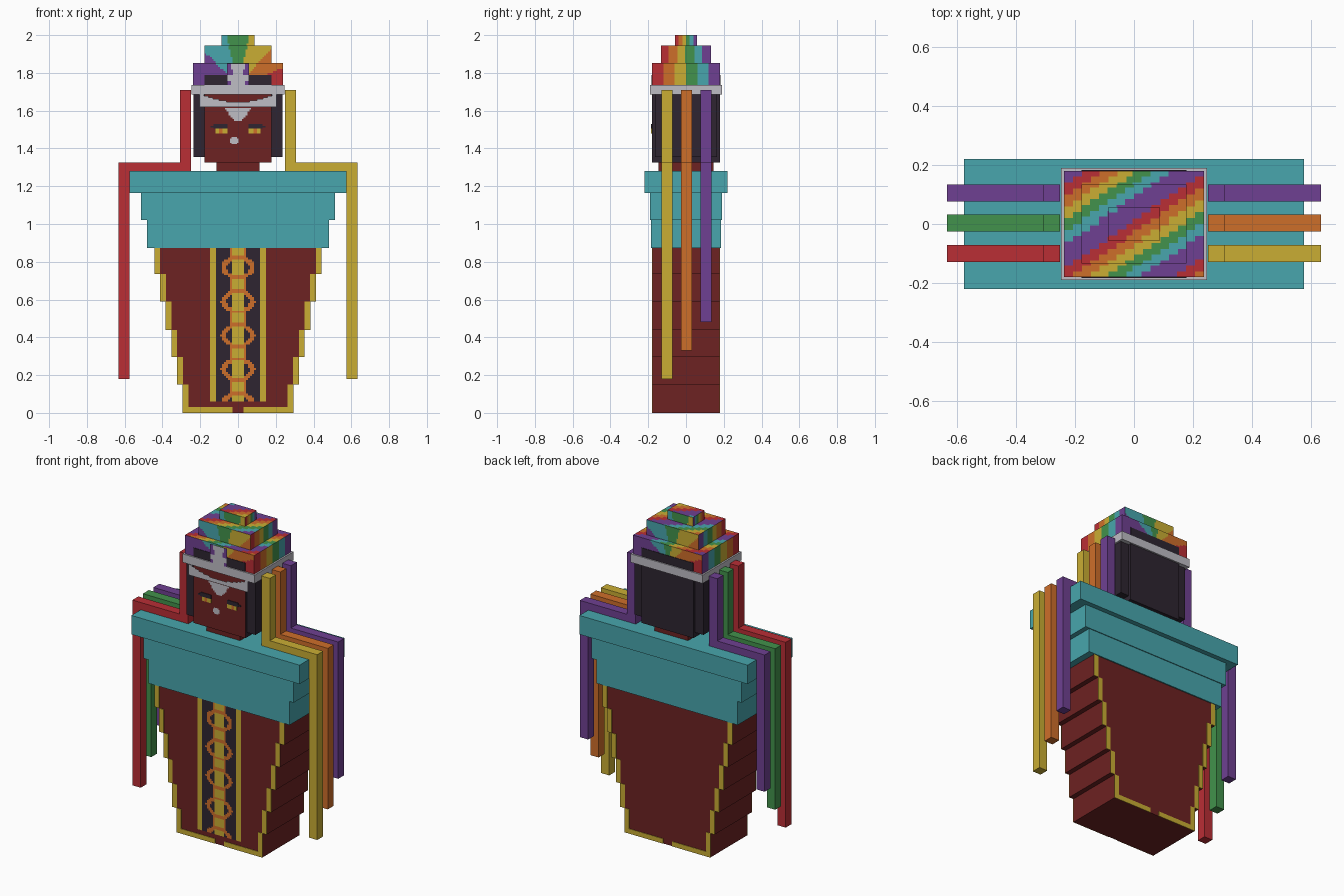
import bpy, bmesh, math

if "Cube" in bpy.data.objects:
    bpy.data.objects.remove(bpy.data.objects["Cube"])

# Flat colours (sRGB bytes converted to linear)
PALETTE = {
    "maroon": (109, 34, 34), "red": (186, 46, 53), "orange": (206, 110, 42),
    "yellow": (202, 174, 52), "green": (66, 146, 76), "teal": (72, 166, 173),
    "purple": (111, 64, 146), "silver": (191, 189, 197), "dark_hair": (46, 37, 49),
}
NAMES = list(PALETTE)
MATS = {}
for n, rgb in PALETTE.items():
    m = bpy.data.materials.new(n)
    m.diffuse_color = [((c / 255 + 0.055) / 1.055) ** 2.4 for c in rgb] + [1]
    m.use_nodes = True
    m.node_tree.nodes["Principled BSDF"].inputs["Base Color"].default_value = m.diffuse_color
    MATS[n] = m


def finish(name, bm):
    """Make an object holding only the materials it uses."""
    used = sorted({f.material_index for f in bm.faces})
    for f in bm.faces:
        f.material_index = used.index(f.material_index)
    me = bpy.data.meshes.new(name)
    bm.to_mesh(me)
    bm.free()
    for i in used:
        me.materials.append(MATS[NAMES[i]])
    ob = bpy.data.objects.new(name, me)
    bpy.context.collection.objects.link(ob)
    return ob


def side(bm, lo, hi, axis, sign, cell, rule):
    """One box side as a grid of cells; rule(point, axis, sign) gives a colour or None."""
    a, b = [(1, 2), (2, 0), (0, 1)][axis]
    na = max(1, round((hi[a] - lo[a]) / cell)) if cell else 1
    nb = max(1, round((hi[b] - lo[b]) / cell)) if cell else 1

    def pt(i, j):
        p = [0, 0, 0]
        p[axis] = hi[axis] if sign > 0 else lo[axis]
        p[a] = lo[a] + (hi[a] - lo[a]) * i / na
        p[b] = lo[b] + (hi[b] - lo[b]) * j / nb
        return p
    verts = {}
    for i in range(na):
        for j in range(nb):
            col = rule(pt(i + .5, j + .5), axis, sign)
            if col is None:
                continue
            keys = [(i, j), (i + 1, j), (i + 1, j + 1), (i, j + 1)]
            for k in keys:
                if k not in verts:
                    verts[k] = bm.verts.new(pt(*k))
            f = bm.faces.new([verts[k] for k in (keys if sign > 0 else keys[::-1])])
            f.material_index = NAMES.index(col)


def box(name, x, y, z, colour, cell=None):
    """Box from ranges; colour is a name or a rule."""
    rule = colour if callable(colour) else (lambda p, a, s: colour)
    bm = bmesh.new()
    for axis in range(3):
        for s in (-1, 1):
            side(bm, *zip(x, y, z), axis, s, cell, rule)
    bmesh.ops.remove_doubles(bm, verts=bm.verts, dist=1e-5)
    return finish(name, bm)


def panel(name, x, z, y, cell, rule):
    """Front-facing painted sheet."""
    bm = bmesh.new()
    side(bm, (x[0], y, z[0]), (x[1], y, z[1]), 1, -1, cell,
         lambda p, a, s: rule(p[0], p[2]))
    return finish(name, bm)


def sym(v):
    return (-v, v)


# Stepped robe with gold edging on front and back
ZS = [0, 0.15, 0.295, 0.44, 0.59, 0.735, 0.875]
for i in range(6):
    h = 0.292 + 0.03 * i
    z = (ZS[i], ZS[i + 1])
    box(f"robe_tier_{i + 1}", sym(h), sym(0.178), z, "maroon")
    for s in (-1, 1):
        xr = sorted((s * (h - 0.03), s * (h + 0.001)))
        for y, tag in ((-0.181, "front"), (0.178, "back")):
            box(f"robe_edge_{tag}", xr, (y, y + 0.003), z, "yellow")
for s in (-1, 1):
    for y, tag in ((-0.181, "front"), (0.178, "back")):
        box(f"robe_hem_{tag}", sorted((s * 0.03, s * 0.27)), (y, y + 0.003), (0, 0.03), "yellow")


# Central embroidered strip: gold rails and a chain of rings
def chain(x, z):
    ax = abs(x)
    if ax > 0.118:
        return "yellow"
    dz = (z - 0.05 + 0.09) % 0.18 - 0.09
    ring = math.hypot(ax / 0.09, dz / 0.06)
    if ax < 0.03 and not 0.045 < abs(dz) < 0.065:
        return "yellow"
    if ring < 1:
        return "orange" if ring > 0.68 or ax < 0.035 else "dark_hair"
    return "orange" if ax < 0.045 else "dark_hair"


panel("embroidered_strip", sym(0.148), (0.06, 0.875), -0.184, 0.0105, chain)

# Shawl in three widening layers
for i, (h, d, z0, z1) in enumerate([(0.483, 0.185, 0.872, 1.02), (0.513, 0.19, 1.02, 1.163),
                                    (0.575, 0.22, 1.163, 1.28)]):
    box(f"shawl_layer_{i + 1}", sym(h), sym(d), (z0, z1), "teal")

# Ribbons falling from the headband over the shoulders
RIBBONS = [(-0.1, 0.18, "red", "yellow"), (0.003, 0.33, "green", "orange"),
           (0.105, 0.48, "purple", "purple")]
for yc, zb, left, right in RIBBONS:
    for s, col in ((-1, left), (1, right)):
        prof = [(0.25, 1.28), (0.575, 1.28), (0.575, zb), (0.632, zb),
                (0.632, 1.325), (0.308, 1.325), (0.308, 1.71), (0.25, 1.71)]
        bm = bmesh.new()
        f = bm.faces.new([bm.verts.new((s * x, yc - 0.029, z)) for x, z in prof])
        r = bmesh.ops.extrude_face_region(bm, geom=[f])
        bmesh.ops.translate(bm, vec=(0, 0.058, 0),
                            verts=[v for v in r["geom"] if isinstance(v, bmesh.types.BMVert)])
        bmesh.ops.recalc_face_normals(bm, faces=bm.faces)
        for f in bm.faces:
            f.material_index = NAMES.index(col)
        finish(f"ribbon_{col}", bm)

# Neck, head and hair
box("neck", sym(0.115), sym(0.145), (1.28, 1.325), "maroon")
box("head", sym(0.177), sym(0.18), (1.325, 1.70),
    lambda p, a, s: "maroon" if a == 1 and s < 0 else "dark_hair")
box("hair_top", sym(0.177), sym(0.183), (1.70, 1.79), "dark_hair")
for s in (-1, 1):
    box("side_hair", sorted((s * 0.177, s * 0.235)), sym(0.165), (1.355, 1.70), "dark_hair")

# Brows and eyes
for s in (-1, 1):
    def strip(name, x0, x1, z0, z1, col):
        box(name, sorted((s * x0, s * x1)), (-0.184, -0.18), (z0, z1), col)
    strip("brow", 0.055, 0.13, 1.505, 1.53, "dark_hair")
    strip("brow_tip", 0.115, 0.145, 1.51, 1.52, "dark_hair")
    strip("eye_inner", 0.055, 0.083, 1.48, 1.505, "yellow")
    strip("eye_iris", 0.083, 0.1, 1.48, 1.505, "orange")
    strip("eye_outer", 0.1, 0.118, 1.48, 1.505, "yellow")

# Silver nose and brow jewels
panel("nose_jewel", (-0.042, 0.002), (1.415, 1.46), -0.184, 0.0073,
      lambda x, z: "silver" if math.hypot(x + 0.02, z - 1.44) < 0.021 else None)
panel("brow_jewel", sym(0.07), (1.545, 1.615), -0.186, 0.01,
      lambda x, z: "silver" if abs(x) < 0.012 + (z - 1.545) * 0.95 else None)

# Headband with a sagging garland below it
box("headband", sym(0.247), sym(0.19), (1.685, 1.737), "silver")
panel("garland", sym(0.205), (1.62, 1.686), -0.193, 0.008,
      lambda x, z: "silver" if z < 1.645 + 0.045 * (x / 0.2) ** 2 else None)

# Rainbow crown: fans on front and back, stripes on sides, mosaic on top
RAINBOW = ["red", "orange", "yellow", "green", "teal", "purple"]


def crown_rule(hy):
    def rule(p, axis, sign):
        x, y, z = p
        if axis == 0:
            return RAINBOW[min(5, int((y + hy) / (2 * hy) * 6))]
        if axis == 1:
            ang = math.degrees(math.atan2(z - 1.735, -sign * x))
            return RAINBOW[sum(ang > t for t in (21, 48, 77, 103, 135))]
        i, j = math.floor(x / 0.03), math.floor(y / 0.02)
        k = math.floor((i - j) / 2) % 7
        return (RAINBOW + ["purple"])[k]
    return rule


for i, (hx, hy, z0, z1) in enumerate([(0.237, 0.18, 1.737, 1.852), (0.178, 0.133, 1.852, 1.945),
                                      (0.087, 0.058, 1.945, 2.0)]):
    box(f"crown_tier_{i + 1}", sym(hx), sym(hy), (z0, z1), crown_rule(hy), 0.01)


# Crest ornament on the crown front
def crest(x, z):
    ax = abs(x)
    w = 0.04 if z > 1.815 else 0.028 if z > 1.79 else 0.055 if z > 1.76 else 0.035
    return "silver" if ax < w else "purple"


panel("crest_ornament", sym(0.058), (1.737, 1.85), -0.191, 0.0105, crest)
